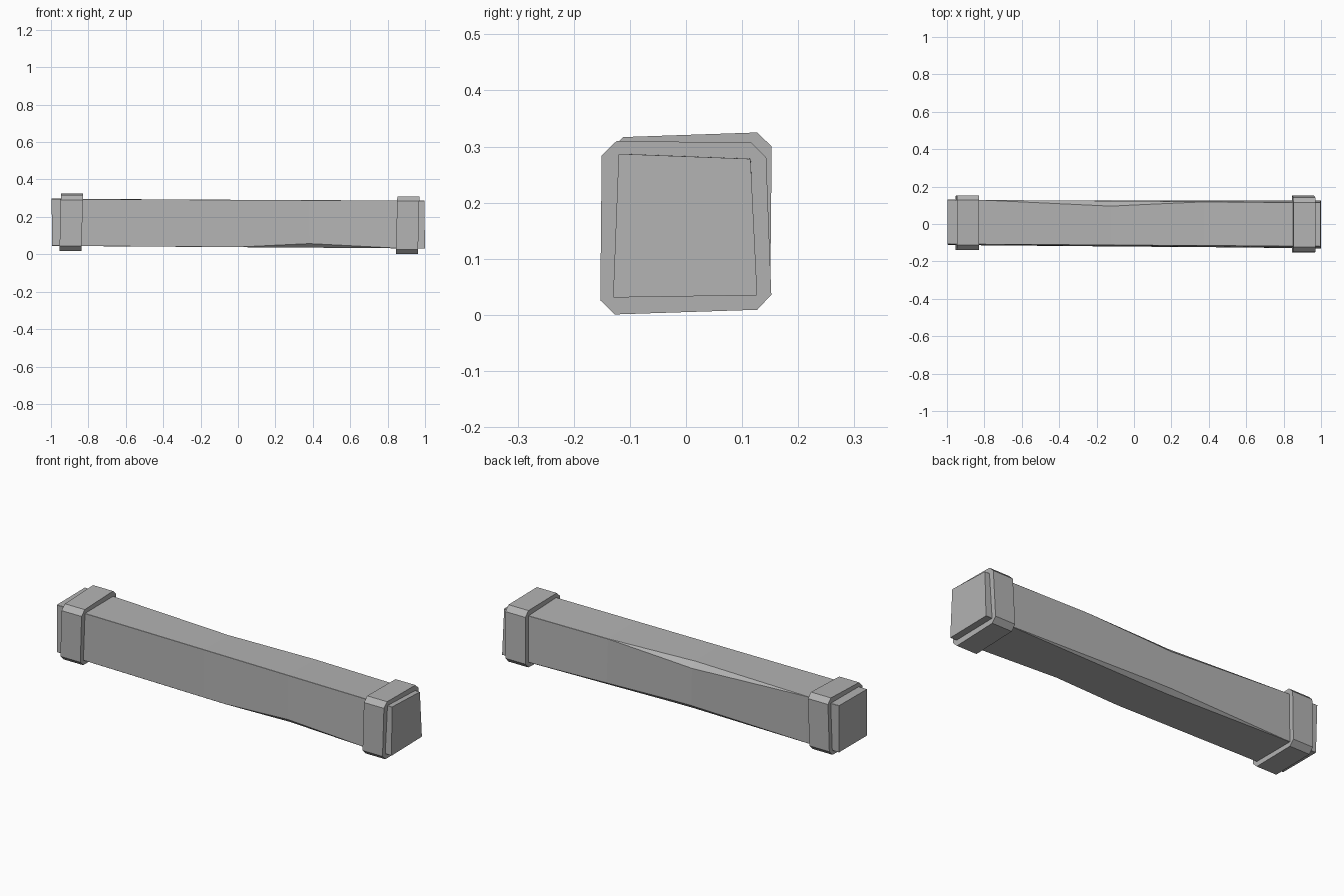
import bpy
import bmesh
from mathutils import Vector

cube = bpy.data.objects.get("Cube")
if cube:
    bpy.data.objects.remove(cube, do_unlink=True)

grey = bpy.data.materials.new("worn_grey")
grey.use_nodes = True
GREY = (0.45, 0.45, 0.45, 1)
grey.diffuse_color = GREY
grey.node_tree.nodes["Principled BSDF"].inputs["Base Color"].default_value = GREY


def cut_corners(corners, cuts):
    """Turn four (y, z) corners into eight points, trimming each by its cut."""
    points = []
    for i, corner in enumerate(corners):
        here = Vector(corner)
        for other in (corners[i - 1], corners[(i + 1) % 4]):
            points.append(here + (Vector(other) - here).normalized() * cuts[i])
    return points


def loft(name, sections, lean=0.0):
    """Skin a row of (x, points) sections; lean shifts x with height."""
    bm = bmesh.new()
    rings = [[bm.verts.new((x + lean * (p.y - 0.16), p.x, p.y)) for p in pts]
             for x, pts in sections]
    for a, b in zip(rings, rings[1:]):
        for i in range(len(a)):
            j = (i + 1) % len(a)
            bm.faces.new((a[i], a[j], b[j], b[i]))
    bm.faces.new(rings[0])
    bm.faces.new(rings[-1])
    bmesh.ops.recalc_face_normals(bm, faces=bm.faces)
    mesh = bpy.data.meshes.new(name)
    bm.to_mesh(mesh)
    bm.free()
    mesh.materials.append(grey)
    obj = bpy.data.objects.new(name, mesh)
    bpy.context.collection.objects.link(obj)
    return obj


# Corner order: front bottom, back bottom, back top, front top
RIGHT_END = [(-0.13, 0.031), (0.127, 0.035), (0.115, 0.278), (-0.12, 0.287)]
LEFT_END = [(-0.112, 0.045), (0.125, 0.045), (0.13, 0.298), (-0.108, 0.296)]

# Beam with chipped long edges, widest near the middle
chips = [
    (-0.995, (0.001, 0.001, 0.001, 0.001)),
    (-0.8, (0.001, 0.001, 0.001, 0.001)),
    (-0.12, (0.001, 0.022, 0.028, 0.001)),
    (0.0, (0.001, 0.021, 0.021, 0.001)),
    (0.38, (0.022, 0.012, 0.001, 0.001)),
    (0.85, (0.001, 0.001, 0.001, 0.001)),
    (0.998, (0.001, 0.001, 0.001, 0.001)),
]
beam = []
for x, cuts in chips:
    t = (x + 1) / 2
    corners = [Vector(a).lerp(Vector(b), t) for a, b in zip(LEFT_END, RIGHT_END)]
    beam.append((x, cut_corners(corners, cuts)))
loft("beam", beam, lean=-0.015)

# Slightly crooked collars with trimmed corners
collars = {
    "right_collar": (-0.892, [(-0.14, 0.018), (0.15, 0.022),
                              (0.153, 0.326), (-0.138, 0.316)]),
    "left_collar": (0.907, [(-0.153, 0.0), (0.153, 0.01),
                            (0.142, 0.307), (-0.15, 0.31)]),
}
for name, (x, corners) in collars.items():
    ring = cut_corners(corners, (0.026,) * 4)
    loft(name, [(x - 0.059, ring), (x + 0.059, ring)], lean=0.025)
